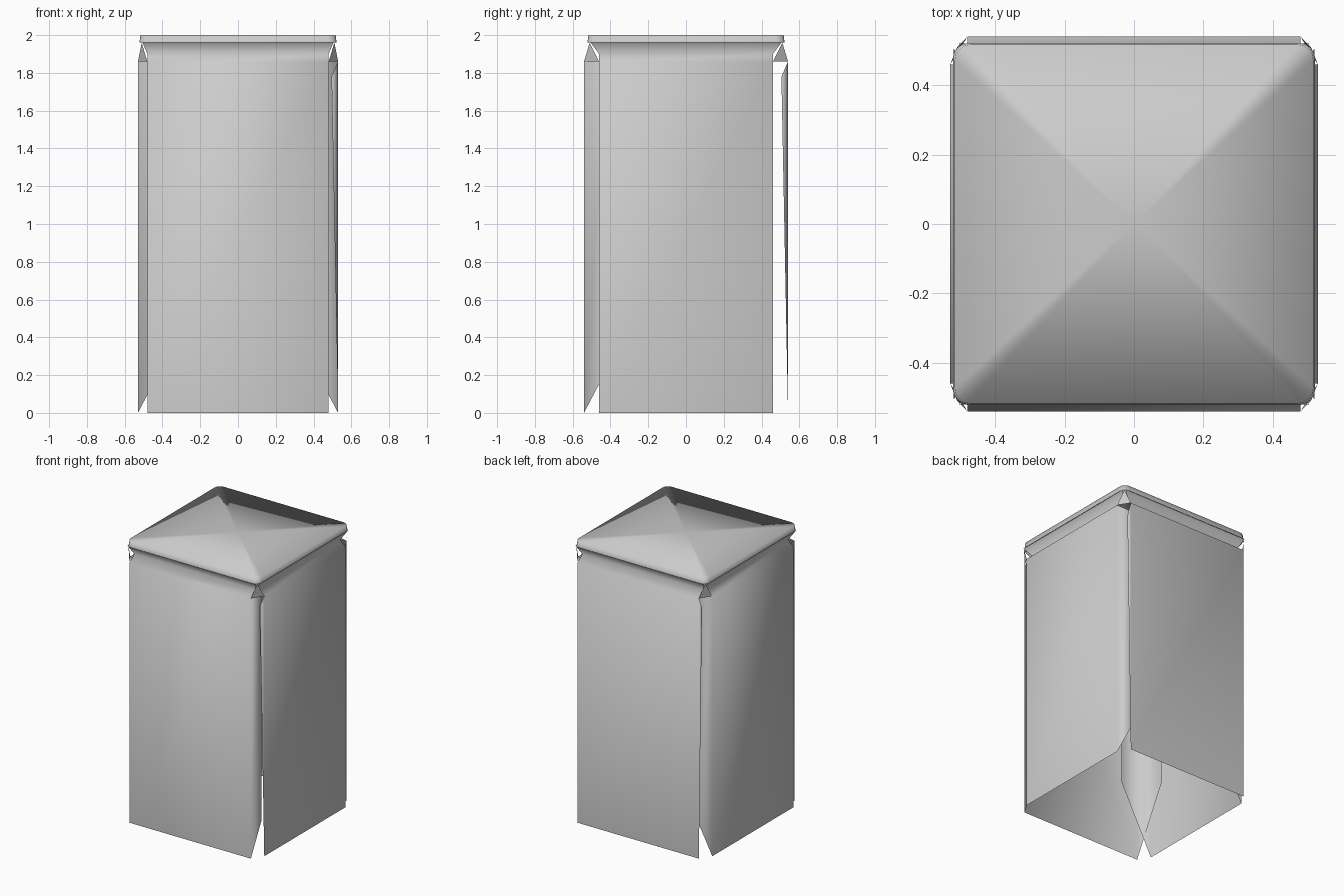
import bpy, math
from mathutils import Matrix

if "Cube" in bpy.data.objects:
    bpy.data.objects.remove(bpy.data.objects["Cube"])

PANEL_TOP, LID_BASE, TOP = 1.86, 1.96, 2.0


def make(name, verts, faces, turn=0.0):
    """Smooth-shaded mesh, turned about z."""
    me = bpy.data.meshes.new(name)
    me.from_pydata(verts, [], faces)
    me.transform(Matrix.Rotation(turn, 4, 'Z'))
    me.polygons.foreach_set("use_smooth", [True] * len(faces))
    ob = bpy.data.objects.new(name, me)
    bpy.context.collection.objects.link(ob)
    return ob


def side_panel(name, turn, dist, w, left, right):
    """Thin wall, folded flanges at its edges and the recessed strip below the lid.
    left / right: flange depth, 0 gives only a narrow sliver."""
    v = [(-w, -dist, 0), (w, -dist, 0), (w, -dist, PANEL_TOP), (-w, -dist, PANEL_TOP)]
    f = [(0, 1, 2, 3)]
    for sgn, depth, lo, hi in ((-1, left, 0, 3), (1, right, 1, 2)):
        n = len(v)
        if depth:
            v += [(sgn * w, -dist + depth, depth * 1.9),
                  (sgn * w, -dist + depth, PANEL_TOP)]
            face = (lo, n, n + 1, hi)
        else:
            v += [(sgn * w, -dist + 0.035, 1.78)]
            face = (lo, n, hi)
        f.append(face if sgn > 0 else face[::-1])
    # recessed groove between wall and lid
    n = len(v)
    v += [(w, -0.485, 1.90), (-w, -0.485, 1.90),
          (0.505, -0.52, LID_BASE), (-0.505, -0.52, LID_BASE)]
    f += [(3, 2, n, n + 1), (n + 1, n, n + 2, n + 3)]
    make(name, v, f, turn)


# Four walls
q = math.pi / 2
side_panel("front_wall", 0, 0.54, 0.48, 0.25, 0.12)
side_panel("right_wall", q, 0.53, 0.46, 0, 0.12)
side_panel("back_wall", 2 * q, 0.54, 0.48, 0, 0)
side_panel("left_wall", 3 * q, 0.53, 0.46, 0.12, 0.25)

# Small corner gussets joining the wall tops to the lid
for sx in (-1, 1):
    for sy in (-1, 1):
        tri = (0, 1, 2) if sx * sy < 0 else (0, 2, 1)
        make("corner_gusset",
             [(sx * 0.48, sy * 0.54, PANEL_TOP), (sx * 0.53, sy * 0.46, PANEL_TOP),
              (sx * 0.51, sy * 0.51, LID_BASE)], [tri])


def rounded_square(half, r, z, seg=4):
    pts = []
    for c in range(4):
        cx = (half - r) * (1 if c in (0, 3) else -1)
        cy = (half - r) * (1 if c in (0, 1) else -1)
        for i in range(seg + 1):
            a = c * q + q * i / seg
            pts.append((cx + r * math.cos(a), cy + r * math.sin(a), z))
    return pts


# Lid: rounded square rim, top fanned to the centre so shading forms an X
rings = [rounded_square(0.522, 0.045, LID_BASE), rounded_square(0.517, 0.045, TOP)]
n = len(rings[0])
verts = rings[0] + rings[1] + [(0, 0, TOP)]
faces = []
for i in range(n):
    j = (i + 1) % n
    faces.append((i, j, n + j, n + i))
    faces.append((n + i, n + j, 2 * n))
make("lid", verts, faces)
